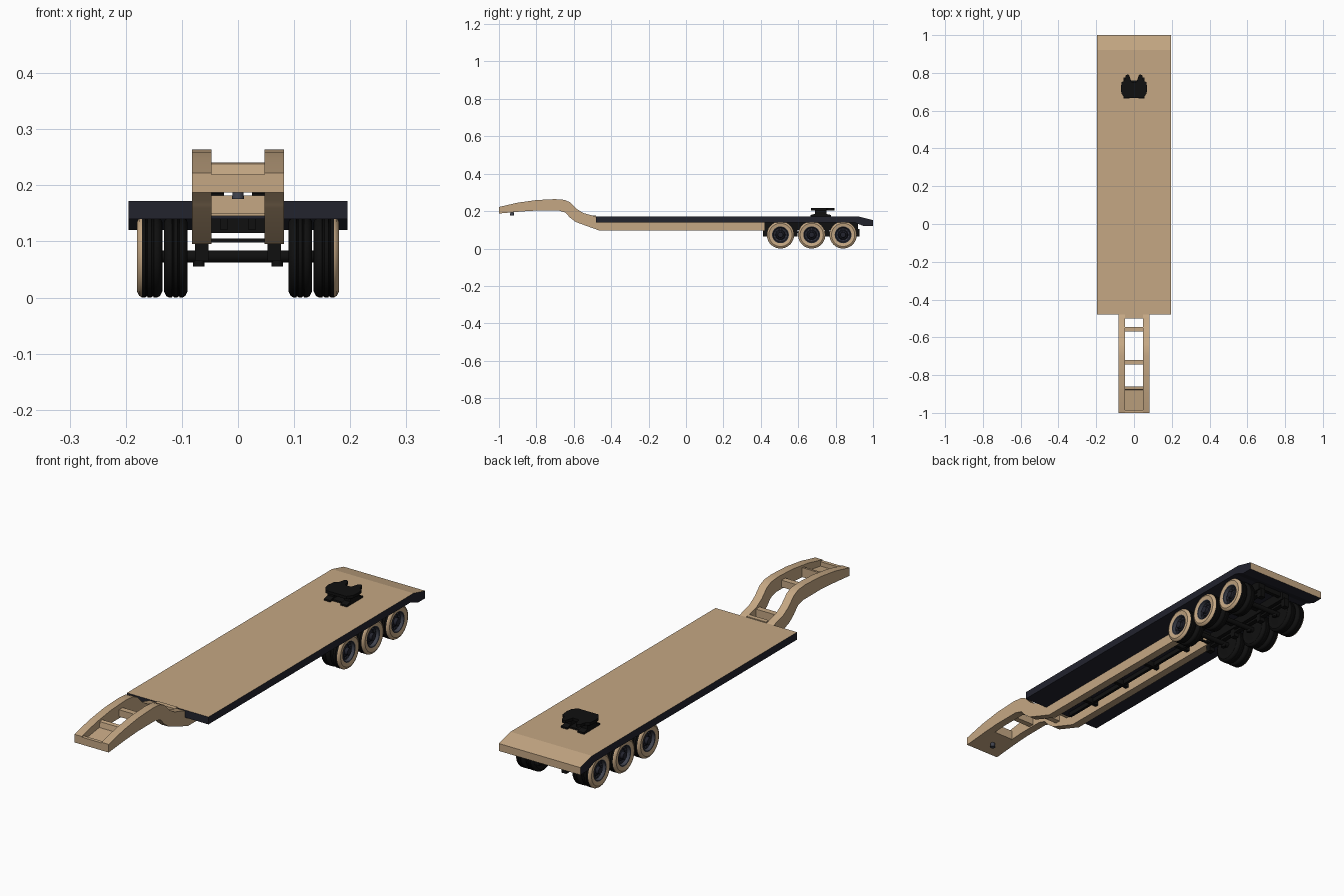
import bpy, bmesh, math
from mathutils import Matrix

if "Cube" in bpy.data.objects:
    bpy.data.objects.remove(bpy.data.objects["Cube"])


def mat(name, c):
    m = bpy.data.materials.new(name)
    m.diffuse_color = (*c, 1)
    m.use_nodes = True
    m.node_tree.nodes["Principled BSDF"].inputs["Base Color"].default_value = m.diffuse_color
    return m


TAN = mat("tan_paint", (0.56, 0.39, 0.23))
NAVY = mat("dark_navy", (0.016, 0.017, 0.027))
BLACK = mat("black", (0.005, 0.005, 0.005))
STEEL = mat("blue_grey_steel", (0.05, 0.055, 0.075))


def finish(name, bm, mats, smooth=None):
    bmesh.ops.recalc_face_normals(bm, faces=bm.faces)
    me = bpy.data.meshes.new(name)
    bm.to_mesh(me)
    bm.free()
    for m in mats:
        me.materials.append(m)
    ob = bpy.data.objects.new(name, me)
    bpy.context.collection.objects.link(ob)
    if smooth:
        bpy.ops.object.select_all(action='DESELECT')
        ob.select_set(True)
        bpy.context.view_layer.objects.active = ob
        bpy.ops.object.shade_smooth_by_angle(angle=math.radians(smooth))
    return ob


def box(name, x0, x1, y0, y1, z0, z1, m):
    bm = bmesh.new()
    bmesh.ops.create_cube(bm, size=1, matrix=Matrix.Translation(((x0+x1)/2, (y0+y1)/2, (z0+z1)/2))
                          @ Matrix.Diagonal((x1-x0, y1-y0, z1-z0, 1)))
    return finish(name, bm, [m])


def extrude(name, pts, a, b, axis, mats, rule=None, smooth=None):
    """Extrude a (y,z) profile along x, or an (x,y) profile along z."""
    bm = bmesh.new()
    co = (lambda p, t: (t, p[0], p[1])) if axis == 'x' else (lambda p, t: (p[0], p[1], t))
    f = bm.faces.new([bm.verts.new(co(p, a)) for p in pts])
    r = bmesh.ops.extrude_face_region(bm, geom=[f])
    vec = (b-a, 0, 0) if axis == 'x' else (0, 0, b-a)
    bmesh.ops.translate(bm, vec=vec, verts=[v for v in r['geom'] if isinstance(v, bmesh.types.BMVert)])
    bmesh.ops.recalc_face_normals(bm, faces=bm.faces)
    if rule:
        for f in bm.faces:
            f.normal_update()
            f.material_index = rule(f)
    return finish(name, bm, mats, smooth)


def lathe(name, prof, y, z, mats, side=1, ids=None, n=40):
    """Spin an (x, radius) profile about an axle line along x."""
    bm = bmesh.new()
    rings = [[bm.verts.new((side*x, y+r*math.sin(2*math.pi*i/n), z+r*math.cos(2*math.pi*i/n)))
              for i in range(n)] for x, r in prof]
    for k in range(len(rings)-1):
        for i in range(n):
            j = (i+1) % n
            f = bm.faces.new((rings[k][i], rings[k][j], rings[k+1][j], rings[k+1][i]))
            f.material_index = ids[k] if ids else 0
    bm.faces.new(rings[0])
    e = bm.faces.new(rings[-1])
    e.material_index = ids[-1] if ids else 0
    return finish(name, bm, mats, 35)


# Deck slab: tan top and rear, dark sides and underside
deck = [(-.48, .14), (-.48, .172), (.92, .172), (1, .152), (1, .12), (.95, .12), (.90, .14)]
extrude("deck", deck, -.195, .195, 'x', [TAN, NAVY],
        lambda f: 0 if f.normal.z > .5 or f.normal.y > .8 else 1)

# Gooseneck rails running back under the deck
rail = [(-1, .222), (-.9, .245), (-.8, .259), (-.7, .264), (-.65, .26), (-.62, .247), (-.585, .212),
        (-.55, .19), (-.5, .176), (-.47, .165), (-.44, .141), (.42, .141), (.42, .095), (-.46, .095),
        (-.53, .12), (-.59, .142), (-.62, .165), (-.645, .192), (-.68, .203), (-.8, .203), (-.88, .198), (-1, .187)]
for s in (-1, 1):
    extrude("gooseneck_rail", rail, s*.047, s*.082, 'x', [TAN], smooth=30)

# Gooseneck cross members, coupling plate and kingpin
plate = [(-1, .187), (-1, .219), (-.985, .219), (-.985, .2), (-.88, .215), (-.875, .238), (-.86, .241), (-.86, .2)]
extrude("coupling_plate", plate, -.047, .047, 'x', [TAN])
box("neck_crossbar", -.047, .047, -.745, -.72, .21, .24, TAN)
box("neck_crossbar", -.047, .047, -.57, -.545, .15, .182, TAN)
box("deck_front_crossbar", -.047, .047, -.5, -.48, .145, .176, TAN)
bm = bmesh.new()
bmesh.ops.create_cone(bm, cap_ends=True, segments=20, radius1=.011, radius2=.008, depth=.025,
                      matrix=Matrix.Translation((0, -.93, .188)))
finish("kingpin", bm, [STEEL], 35)

# Underside beams
for s in (-1, 1):
    box("under_beam", s*.025-.006, s*.025+.006, -.45, .42, .12, .141, BLACK)
    box("rear_frame_rail", s*.065-.017, s*.065+.017, .42, .92, .10, .141, BLACK)
    for y in (.425, .585, .755, .915):
        box("spring_hanger", s*.065-.012, s*.065+.012, y-.012, y+.012, .065, .105, BLACK)
for y in (-.3, -.1, .1, .3, .44, .59, .755, .9):
    box("under_crossbar", -.05, .05, y-.008, y+.008, .115, .14, BLACK)
box("suspension_bar", -.05, .05, .425, .435, .098, .105, BLACK)

# Axles with dual wheels
R = .073
tyre = [(.0, .044), (.001, .052), (-.001, .062), (.003, .070), (.008, R), (.014, R), (.015, .071), (.017, .071),
        (.018, R), (.025, R), (.026, .071), (.028, .071), (.029, R), (.035, R), (.040, .070), (.044, .062),
        (.042, .052), (.041, .045)]
for y in (.505, .672, .84):
    lathe("axle", [(-.14, .011), (.14, .011)], y, R, [BLACK], n=16)
    for s in (-1, 1):
        # Inner tyre is all black, outer tyre has a tan sidewall
        lathe("inner_tyre", [(.091+x*.93, r) for x, r in tyre] + [(.122, .04)], y, R, [BLACK], s)
        rim = [(.176, .041), (.162, .038), (.158, .026), (.164, .022), (.166, .016), (.179, .014), (.180, .008)]
        ids = [0]*13 + [1]*4 + [2]*2 + [3]*6
        lathe("outer_wheel", [(.136+x, r) for x, r in tyre] + rim, y, R, [BLACK, TAN, STEEL, NAVY], s, ids)
        for k in range(10):
            a = 2*math.pi*k/10
            lathe("wheel_nut", [(.156, .003), (.166, .003)], y+.031*math.sin(a), R+.031*math.cos(a),
                  [STEEL], s, n=6)
        box("leaf_spring", s*.065-.01, s*.065+.01, y-.075, y+.075, .082, .092, BLACK)
        bm = bmesh.new()
        bmesh.ops.create_cone(bm, cap_ends=True, segments=16, radius1=.010, radius2=.010, depth=.014,
                              matrix=Matrix.Translation((s*.07, y, .062)))
        finish("axle_clamp", bm, [BLACK], 35)

# Fifth wheel coupling on the rear deck
half = [(.05, .668), (.066, .69), (.07, .715), (.066, .75), (.05, .76), (.044, .785), (.035, .793), (.025, .787),
        (.014, .752)]
outline = half + [(-x, y) for x, y in reversed(half)]
extrude("fifth_wheel_plate", outline, .204, .216, 'z', [BLACK])
ped = [(.665, .172), (.665, .179), (.69, .185), (.69, .205), (.75, .205), (.75, .185), (.775, .179), (.775, .172)]
for s in (-1, 1):
    extrude("fifth_wheel_bracket", ped, s*.025, s*.055, 'x', [BLACK])
box("fifth_wheel_base", -.055, .055, .68, .76, .172, .179, BLACK)
